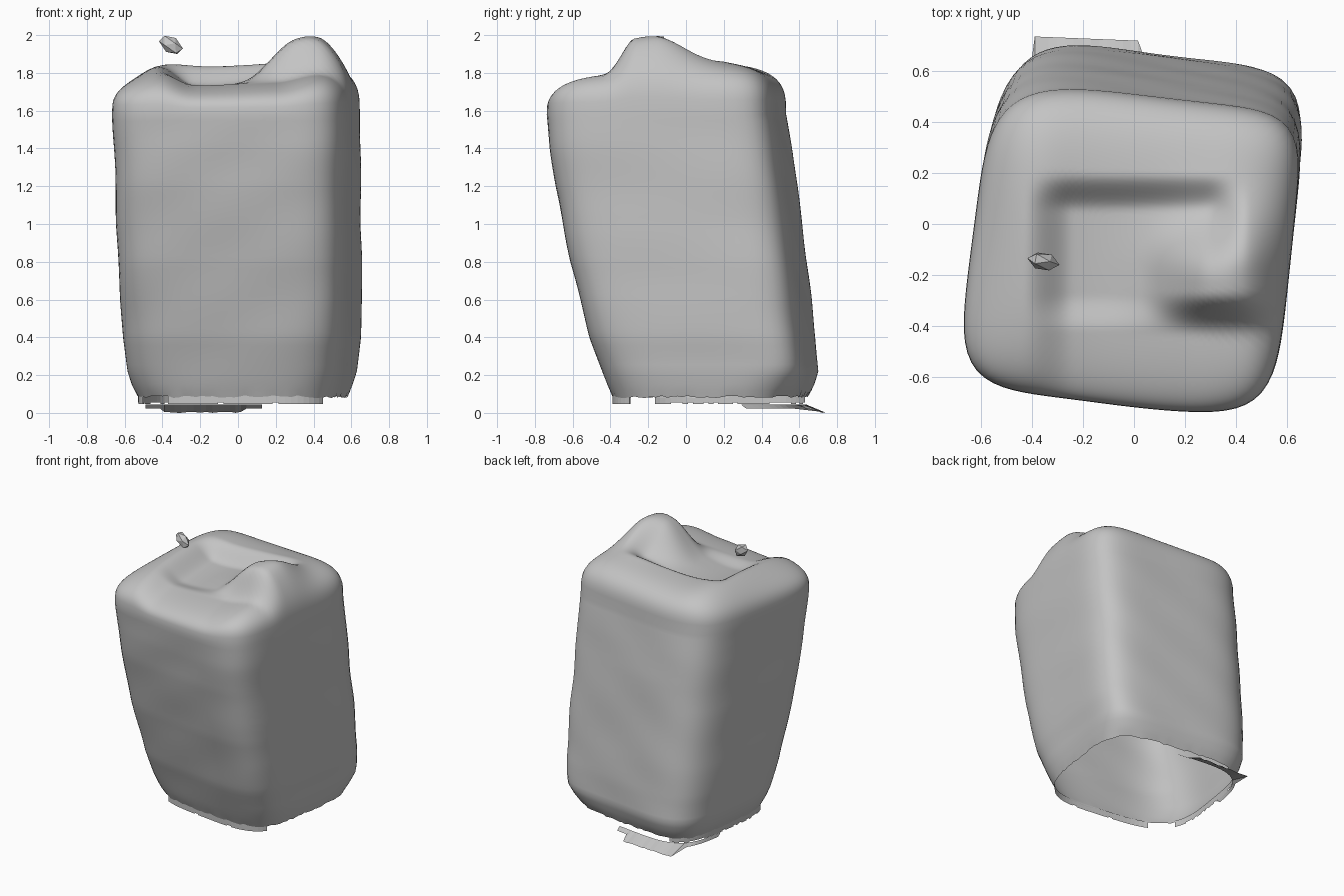
import bpy, bmesh, math, random
from mathutils import Matrix

random.seed(4)
cube = bpy.data.objects.get("Cube")
if cube:
    bpy.data.objects.remove(cube, do_unlink=True)

grey = bpy.data.materials.new("plain grey")
grey.use_nodes = True
COLOUR = (0.55, 0.55, 0.55, 1)
grey.diffuse_color = COLOUR
grey.node_tree.nodes["Principled BSDF"].inputs["Base Color"].default_value = COLOUR

SIDES = 120
# height, then left, right, front and back limits of the body
SECTIONS = [
    (0.085, -0.53, 0.58, -0.39, 0.645),
    (0.14, -0.56, 0.605, -0.415, 0.675),
    (0.22, -0.585, 0.63, -0.445, 0.7),
    (0.4, -0.61, 0.65, -0.51, 0.688),
    (0.6, -0.625, 0.655, -0.56, 0.665),
    (0.8, -0.635, 0.655, -0.61, 0.64),
    (1.0, -0.645, 0.65, -0.65, 0.615),
    (1.2, -0.65, 0.65, -0.69, 0.59),
    (1.4, -0.655, 0.65, -0.72, 0.56),
    (1.58, -0.665, 0.648, -0.738, 0.53),
]
BASE, SHOULDER = SECTIONS[0][0], SECTIONS[-1][0]


def make_object(name, bm, smooth=True):
    mesh = bpy.data.meshes.new(name)
    bm.to_mesh(mesh)
    bm.free()
    mesh.materials.append(grey)
    ob = bpy.data.objects.new(name, mesh)
    bpy.context.collection.objects.link(ob)
    for p in mesh.polygons:
        p.use_smooth = smooth
    return ob


def step(a, b, t):
    t = max(0, min(1, (t - a) / (b - a)))
    return t * t * (3 - 2 * t)


def bell(t, width):
    return math.exp(-(t / width) ** 2)


def corner_power(c, s, z):
    """Squareness of each corner: higher is sharper."""
    if c < 0 and s < 0:
        return 3.4 + 1.9 * step(0, 1.3, z)
    if c < 0:
        return 4.3
    if s > 0:
        return 4 + 2.2 * step(0.05, 0.3, z)
    return 3.9 + 1.4 * step(0, 0.6, z)


def outline(z):
    """Slightly turned rounded square filling -1..1."""
    yaw = 0.14 - 0.03 * step(0, SHOULDER, z)
    pts = []
    for i in range(SIDES):
        a = 2 * math.pi * i / SIDES
        c, s = math.cos(a), math.sin(a)
        n = corner_power(c, s, z)
        r = (abs(c) ** n + abs(s) ** n) ** (-1 / n)
        x, y = r * c, r * s
        pts.append((x * math.cos(yaw) + y * math.sin(yaw),
                    y * math.cos(yaw) - x * math.sin(yaw)))
    mx = max(p[0] for p in pts)
    my = max(p[1] for p in pts)
    nx = -min(p[0] for p in pts)
    ny = -min(p[1] for p in pts)
    return [(x / (mx if x > 0 else nx), y / (my if y > 0 else ny)) for x, y in pts]


def section(z):
    for lo, hi in zip(SECTIONS, SECTIONS[1:]):
        if z <= hi[0]:
            break
    t = max(0, min(1, (z - lo[0]) / (hi[0] - lo[0])))
    return [a + (b - a) * t for a, b in zip(lo[1:], hi[1:])]


def ring(z, scale=1):
    x0, x1, y0, y1 = section(z)
    return [((x0 + x1) / 2 + scale * u * (x1 - x0) / 2,
             (y0 + y1) / 2 + scale * v * (y1 - y0) / 2) for u, v in outline(z)]


def top_height(x, y):
    """Raised rim, hollow running out to the front, and one grip stub."""
    z = 1.832 + 0.055 * y + 0.05 * x
    z += 0.045 * bell(x + 0.42, 0.17) * bell(y - 0.05, 0.65)
    # hollow, narrower beside the grip
    front = step(-0.28, -0.42, y)
    back = step(-0.22, 0.05, y)
    beside = back * step(0.45, 0.28, x) + (1 - back) * step(0.3, 0.02, x)
    right = front * step(0.5, 0.2, x) + (1 - front) * beside
    z -= (0.1 - 0.035 * front) * step(-0.44, -0.24, x) * right * step(0.2, 0.05, y)
    # grip stub with a steep front
    dx, dy = x - 0.425, y + 0.17
    grip = bell(dx, 0.29 if dx < 0 else 0.19) * bell(dy, 0.23 if dy > 0 else 0.5)
    return z + 0.185 * grip * step(-0.44, -0.27, y)


def lump(x, y, z):
    return 0.004 * (math.sin(7 * z + 5 * x) * math.cos(6 * y - 3 * z)
                    + 0.6 * math.sin(15 * z - 9 * x + 4 * y))


def bridge(bm, a, b):
    for i in range(len(a)):
        j = (i + 1) % len(a)
        bm.faces.new((a[i], a[j], b[j], b[i]))


# Body: leaning hollow block, open underneath, with a moulded top
bm = bmesh.new()
rings = []
ROWS, CAP = 44, 44
for k in range(ROWS + 1):
    z = BASE + (SHOULDER - BASE) * k / ROWS
    row = []
    for x, y in ring(z):
        g = 1 + lump(x, y, z)
        drop = random.uniform(-0.006, 0.006) if k == 0 else 0
        row.append(bm.verts.new((x * g, y * g, z + drop)))
    rings.append(row)
for k in range(1, CAP):
    s = 1 - (k / CAP) ** 1.5
    rise = (1 - s ** 3.8) ** 0.31
    row = []
    for x, y in ring(SHOULDER, s):
        g = 1 + lump(x, y, SHOULDER) * s
        z = SHOULDER + (top_height(x, y) - SHOULDER) * rise
        row.append(bm.verts.new((x * g, y * g, z)))
    rings.append(row)
for a, b in zip(rings, rings[1:]):
    bridge(bm, a, b)
bm.faces.new(rings[-1])
make_object("body", bm)


# Ragged skirt strips hanging from the open rim
def skirt(name, keep, low):
    bm = bmesh.new()
    pts = ring(BASE)
    for i in range(SIDES):
        p, q = pts[i], pts[(i + 1) % SIDES]
        if keep(*p) and keep(*q):
            d = low + random.choice((0, 0, 0.008))
            bm.faces.new([bm.verts.new(v) for v in (
                (*p, d), (*q, d), (*q, BASE + 0.01), (*p, BASE + 0.01))])
    make_object(name, bm, False)


skirt("front_skirt", lambda x, y: y < -0.28 and x < 0.48, 0.047)
skirt("side_skirt", lambda x, y: x < -0.3 and y > -0.17, 0.047)

# Loose flap following the back rim and flaring outwards
bm = bmesh.new()
edge = [p for p in ring(BASE) if p[0] < 0.14 and p[1] > 0.3]
inner, outer = [], []
for x, y in edge:
    flared = -0.39 < x < 0.03
    inner.append(bm.verts.new((x, y - 0.01, 0.045)))
    outer.append(bm.verts.new((x, 0.735 - 0.04 * (x + 0.39) if flared else y + 0.02,
                               random.uniform(0, 0.006) if flared else 0.022)))
for i in range(len(edge) - 1):
    bm.faces.new((inner[i], inner[i + 1], outer[i + 1], outer[i]))
make_object("back_flap", bm, False)

# Small loose chip floating over the top
bm = bmesh.new()
bmesh.ops.create_icosphere(bm, subdivisions=1, radius=1)
bmesh.ops.transform(bm, verts=bm.verts, matrix=(
    Matrix.Translation((-0.355, -0.147, 1.948))
    @ Matrix.Rotation(math.radians(35), 4, "Y")
    @ Matrix.Rotation(math.radians(-12), 4, "Z")
    @ Matrix.Diagonal((0.072, 0.037, 0.045, 1))))
make_object("loose_chip", bm, False)
